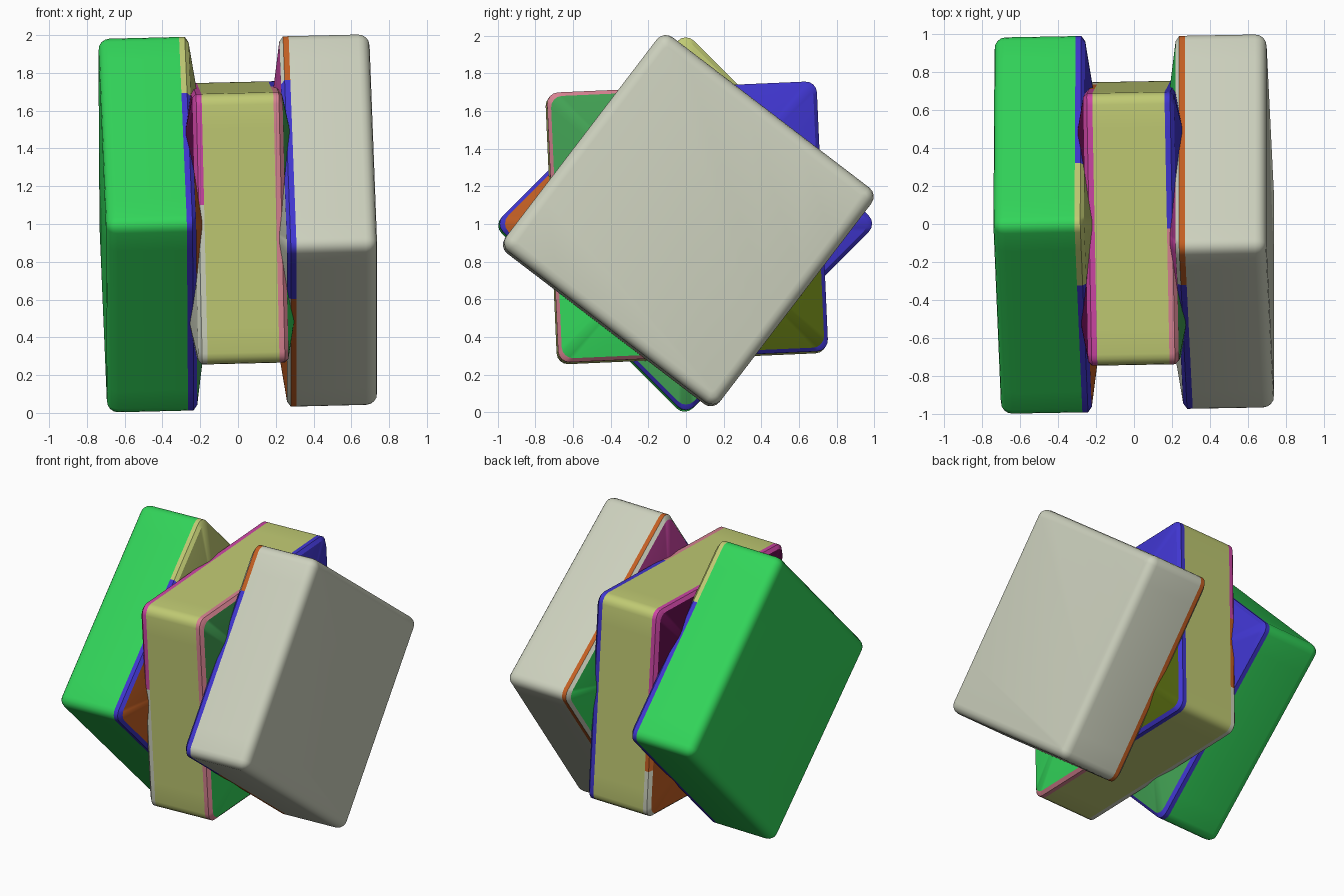
import bpy, bmesh, math
from mathutils import Matrix, Vector

cube = bpy.data.objects.get("Cube")
if cube:
    bpy.data.objects.remove(cube, do_unlink=True)

# ---------- colours ----------
SRGB = {
    "bright_green": (50, 213, 90), "stone": (205, 209, 190), "khaki": (192, 202, 115),
    "magenta": (205, 70, 165), "plum": (105, 16, 82), "pink": (215, 130, 145),
    "blue": (64, 54, 208), "orange": (195, 95, 35), "olive": (80, 98, 14),
    "leaf_green": (66, 162, 84),
}
NAMES = list(SRGB)


def linear(c):
    c /= 255
    return c / 12.92 if c <= 0.04045 else ((c + 0.055) / 1.055) ** 2.4


MATS = []
for name, rgb in SRGB.items():
    col = tuple(linear(c) for c in rgb) + (1.0,)
    m = bpy.data.materials.new(name)
    m.use_nodes = True
    m.diffuse_color = col
    bsdf = next(n for n in m.node_tree.nodes if n.type == 'BSDF_PRINCIPLED')
    bsdf.inputs["Base Color"].default_value = col
    bsdf.inputs["Roughness"].default_value = 0.7
    MATS.append(m)

H = 0.717      # half side of the whole cube
R = 0.06       # edge rounding
T = H / 3      # half thickness of a layer


def rounded_square(h, r, sides=10, arc=4):
    """Points of a rounded square, with extra points on the straight sides."""
    pts = []
    for q in range(4):
        a0 = q * math.pi / 2
        rot = Matrix.Rotation(a0, 2)
        for i in range(arc + 1):
            a = math.pi / 2 * i / arc
            pts.append(rot @ Vector((h - r + r * math.cos(a), h - r + r * math.sin(a))))
        for i in range(1, sides):
            pts.append(rot @ Vector((h - r - 2 * (h - r) * i / sides, h)))
    return pts


def layer(name, profile, angle, centre_z, colour):
    """Loft rounded squares along x, twist about x; colour(ring, y, z) names each face colour."""
    bm = bmesh.new()
    twist = Matrix.Rotation(angle, 2)
    loops = []
    for x, h, r in profile:
        pts = [twist @ p for p in rounded_square(h, r)]
        loops.append([bm.verts.new((x, p.x, p.y)) for p in pts])
    n = len(loops[0])

    def paint(f, ring):
        c = f.calc_center_median()
        f.material_index = NAMES.index(colour(ring, c.y, c.z))

    for k in range(len(loops) - 1):
        a, b = loops[k], loops[k + 1]
        for i in range(n):
            j = (i + 1) % n
            paint(bm.faces.new((a[i], a[j], b[j], b[i])), k)
    for k, loop in ((0, loops[0]), (len(loops) - 2, loops[-1])):
        paint(bm.faces.new(loop), k)
    bmesh.ops.recalc_face_normals(bm, faces=bm.faces)
    me = bpy.data.meshes.new(name)
    bm.to_mesh(me)
    bm.free()
    for m in MATS:
        me.materials.append(m)
    ob = bpy.data.objects.new(name, me)
    bpy.context.collection.objects.link(ob)
    # the twist axis leans a little
    ob.matrix_world = (Matrix.Translation((0, 0.004, centre_z))
                       @ Matrix.Rotation(0.018, 4, 'Z') @ Matrix.Rotation(-0.024, 4, 'Y'))
    bpy.ops.object.select_all(action='DESELECT')
    ob.select_set(True)
    bpy.context.view_layer.objects.active = ob
    bpy.ops.object.shade_smooth_by_angle(angle=math.radians(28))
    return ob


# ---------- profiles: (x, half size, corner radius) ----------
# outer layer: raised inner cap, cap edge, coloured rim, body, rounded outer edge
OUTER = [(T - 0.07, 0.35, 0.03), (T, H - 0.02, R), (T + 0.02, H, R), (T + 0.05, H, R)]
for i in range(5):
    a = math.pi / 2 * i / 4
    OUTER.append((H - R + R * math.sin(a), H - R + R * math.cos(a),
                  max(0.02, R * math.cos(a))))
# middle layer: both caps raised
HALF = [(0.19, H, R), (T - 0.02, H, R), (T, H - 0.02, R), (T + 0.07, 0.35, 0.03)]
MIDDLE = [(-x, h, r) for x, h, r in reversed(HALF)] + HALF


# ---------- colour rules ----------
def left_colour(ring, y, z):
    if ring >= 3:
        return "bright_green"
    if ring >= 1:
        return "khaki" if z > 0.72 else "blue"
    if abs(z) > abs(y):
        return "khaki" if z > 0 else "leaf_green"
    return "blue" if y > 0 else "orange"


def middle_colour(ring, y, z):
    if ring == 3:
        return "khaki"
    if ring == 0:                                   # left cap
        return "plum" if z > 0 else ("orange" if y > 0 else "stone")
    if ring < 3:                                    # left rim
        if z > 0.1:
            return "magenta"
        return "orange" if y > 0.5 and z > -0.3 else "stone"
    if ring < 6:                                    # right rim
        return "pink" if y < 0 else "blue"
    if z > 0:                                       # right cap
        return "blue" if y > 0 else "leaf_green"
    return "olive" if y > 0 else "bright_green"


def right_colour(ring, y, z):
    if ring >= 3:
        return "stone"
    front = y < -0.3 and z > -0.4
    if ring >= 1:
        return "blue" if front else ("orange" if ring == 2 else "stone")
    if abs(z) > abs(y):
        return "magenta" if z > 0 else "orange"
    return "bright_green" if y > 0 else "stone"


# ---------- layers ----------
layer("left_layer", [(-x, h, r) for x, h, r in OUTER], math.radians(45), 1.008, left_colour)
layer("middle_layer", MIDDLE, math.radians(2.5), 1.006, middle_colour)
layer("right_layer", OUTER, math.radians(-37.4), 1.007, right_colour)
